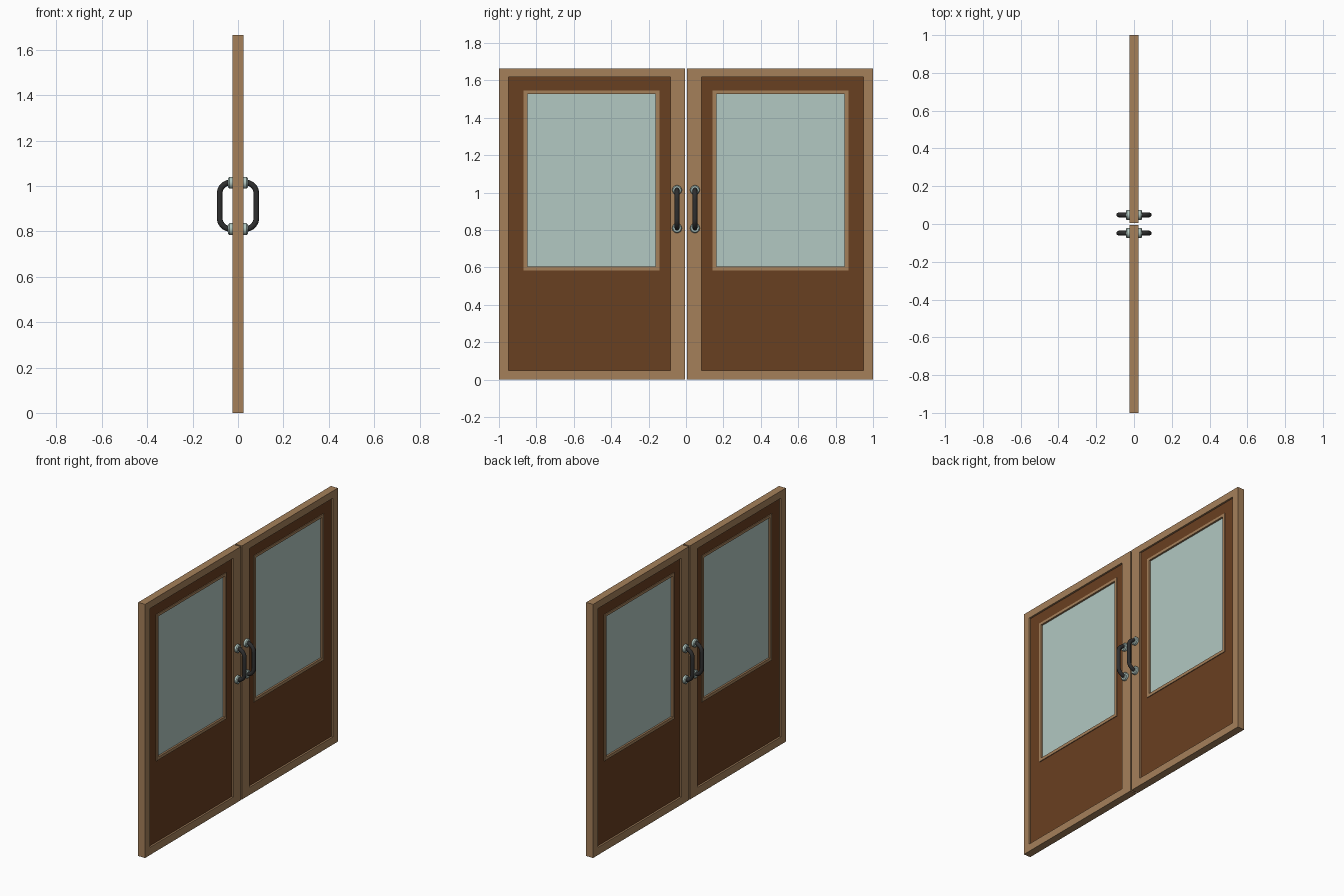
import bpy, bmesh, math
from mathutils import Vector

if "Cube" in bpy.data.objects:
    bpy.data.objects.remove(bpy.data.objects["Cube"])


def material(name, rgb):
    m = bpy.data.materials.new(name)
    m.diffuse_color = (*rgb, 1)
    m.use_nodes = True
    m.node_tree.nodes["Principled BSDF"].inputs["Base Color"].default_value = m.diffuse_color
    return m


TAN = material("light_wood", (0.376, 0.216, 0.102))
BROWN = material("dark_wood", (0.141, 0.050, 0.015))
GLASS = material("pale_green", (0.445, 0.578, 0.539))
BLACK = material("dark_metal", (0.028, 0.028, 0.028))


def add_object(name, bm, mat):
    bmesh.ops.recalc_face_normals(bm, faces=bm.faces)
    me = bpy.data.meshes.new(name)
    bm.to_mesh(me)
    bm.free()
    me.materials.append(mat)
    ob = bpy.data.objects.new(name, me)
    bpy.context.collection.objects.link(ob)
    return ob


def smooth(ob, angle=40):
    bpy.ops.object.select_all(action='DESELECT')
    ob.select_set(True)
    bpy.context.view_layer.objects.active = ob
    bpy.ops.object.shade_smooth_by_angle(angle=math.radians(angle))


def corners(rect):
    y0, y1, z0, z1 = rect
    return [(y0, z0), (y1, z0), (y1, z1), (y0, z1)]


def ring(name, outer, inner, half, mat, side):
    """Rectangular border in the YZ plane, thickness 2*half along X."""
    bm = bmesh.new()
    loops = [[bm.verts.new((x, y * side, z)) for y, z in corners(r)]
             for x, r in ((-half, outer), (half, outer), (half, inner), (-half, inner))]
    for k in range(4):
        a, b = loops[k], loops[(k + 1) % 4]
        for i in range(4):
            j = (i + 1) % 4
            bm.faces.new((a[i], a[j], b[j], b[i]))
    return add_object(name, bm, mat)


def slab(name, rect, half, mat, side):
    bm = bmesh.new()
    a, b = [[bm.verts.new((x, y * side, z)) for y, z in corners(rect)] for x in (-half, half)]
    bm.faces.new(a)
    bm.faces.new(b)
    for i in range(4):
        j = (i + 1) % 4
        bm.faces.new((a[i], a[j], b[j], b[i]))
    return add_object(name, bm, mat)


def tube(name, path, y, r, mat, n=12):
    """Round bar swept along a path in the XZ plane."""
    bm = bmesh.new()
    pts = [Vector((x, y, z)) for x, z in path]
    rings = []
    for i, p in enumerate(pts):
        t = (pts[min(i + 1, len(pts) - 1)] - pts[max(i - 1, 0)]).normalized()
        u = Vector((0, 1, 0))
        v = t.cross(u)
        rings.append([bm.verts.new(p + r * (math.cos(2 * math.pi * k / n) * u
                                            + math.sin(2 * math.pi * k / n) * v)) for k in range(n)])
    for a, b in zip(rings, rings[1:]):
        for k in range(n):
            bm.faces.new((a[k], a[(k + 1) % n], b[(k + 1) % n], b[k]))
    bm.faces.new(rings[0])
    bm.faces.new(rings[-1])
    smooth(add_object(name, bm, mat))


def rosette(name, y, z, face, mat, n=20):
    """Turned mounting disc with a small chamfer."""
    bm = bmesh.new()
    prof = [(0.024, 0.026), (0.038, 0.026), (0.043, 0.021)]
    rings = [[bm.verts.new((face * x, y + r * math.cos(2 * math.pi * k / n),
                            z + r * math.sin(2 * math.pi * k / n))) for k in range(n)]
             for x, r in prof]
    for a, b in zip(rings, rings[1:]):
        for k in range(n):
            bm.faces.new((a[k], a[(k + 1) % n], b[(k + 1) % n], b[k]))
    bm.faces.new(rings[0])
    bm.faces.new(rings[-1])
    smooth(add_object(name, bm, mat), 30)


# handle path: out from the door, rounded corner, down, rounded corner, back
TOP, BOT, REACH, R = 1.016, 0.81, 0.081, 0.05
half_path = [(0.024, TOP)] + [
    (REACH - R + R * math.sin(a), TOP - R + R * math.cos(a))
    for a in [math.pi / 2 * i / 8 for i in range(9)]]
handle_path = half_path + [(x, TOP + BOT - z) for x, z in reversed(half_path)]

outer = (0.005, 1.0, 0.0, 1.665)
panel = (0.082, 0.95, 0.05, 1.618)
trim = (0.143, 0.868, 0.585, 1.545)
pane = (0.163, 0.848, 0.605, 1.528)

for side, label in ((-1, "left"), (1, "right")):
    # door leaf
    ring(f"{label}_door_frame", outer, panel, 0.025, TAN, side)
    ring(f"{label}_door_panel", panel, trim, 0.013, BROWN, side)
    ring(f"{label}_window_trim", trim, pane, 0.018, TAN, side)
    slab(f"{label}_window_glass", pane, 0.006, GLASS, side)
    # handles on both faces
    for face, where in ((-1, "back"), (1, "front")):
        y = 0.048 * side
        tube(f"{label}_{where}_handle", [(face * x, z) for x, z in handle_path], y, 0.0125, BLACK)
        for z, pos in ((TOP - 0.002, "upper"), (BOT, "lower")):
            rosette(f"{label}_{where}_{pos}_handle_mount", y, z, face, GLASS)
